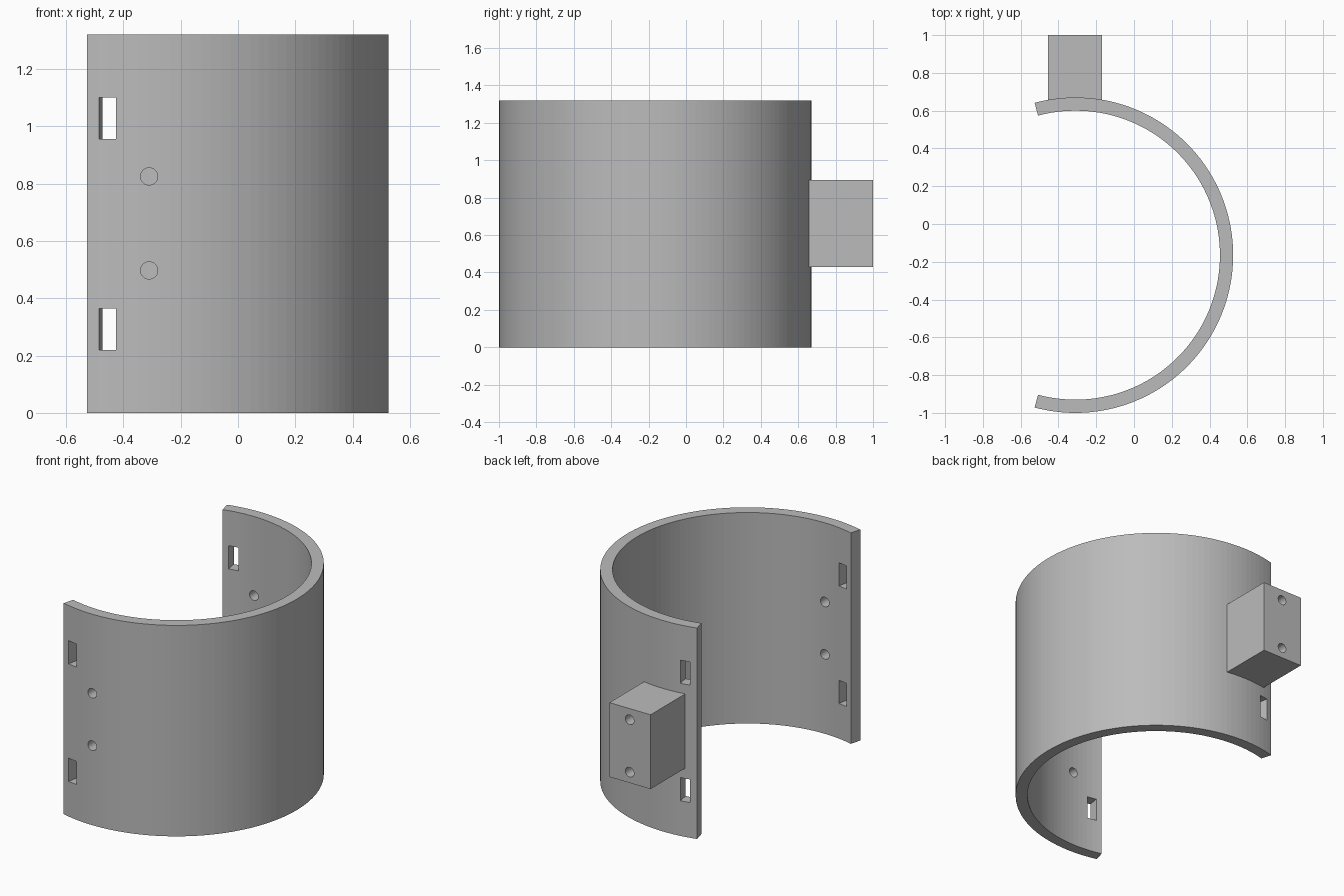
import bpy, bmesh, math
from mathutils import Matrix, Vector

if "Cube" in bpy.data.objects:
    bpy.data.objects.remove(bpy.data.objects["Cube"], do_unlink=True)

CX, CY = -0.31, -0.165            # axis of the curved band
R_OUT, R_IN, HEIGHT = 0.835, 0.765, 1.32
HALF_SWEEP = math.radians(105)
HOLE_Z = (0.497, 0.825)
SLOT_Z = (0.2925, 1.0275)

gray = bpy.data.materials.new("plain gray")
gray.use_nodes = True
gray.diffuse_color = (0.5, 0.5, 0.5, 1)
gray.node_tree.nodes["Principled BSDF"].inputs["Base Color"].default_value = (0.5, 0.5, 0.5, 1)


def arc(radius, start, end, steps):
    return [(CX + radius * math.cos(start + (end - start) * i / steps),
             CY + radius * math.sin(start + (end - start) * i / steps))
            for i in range(steps + 1)]


def finish(name, bm):
    bmesh.ops.recalc_face_normals(bm, faces=bm.faces)
    mesh = bpy.data.meshes.new(name)
    bm.to_mesh(mesh)
    bm.free()
    ob = bpy.data.objects.new(name, mesh)
    bpy.context.collection.objects.link(ob)
    mesh.materials.append(gray)
    return ob


def prism(name, outline, z0, z1):
    bm = bmesh.new()
    face = bm.faces.new([bm.verts.new((x, y, z0)) for x, y in outline])
    top = bmesh.ops.extrude_face_region(bm, geom=[face])["geom"]
    bmesh.ops.translate(bm, vec=(0, 0, z1 - z0),
                        verts=[v for v in top if isinstance(v, bmesh.types.BMVert)])
    return finish(name, bm)


def hole_cutter(y0, y1, z):
    bm = bmesh.new()
    place = Matrix.Translation((CX, (y0 + y1) / 2, z)) @ Matrix.Rotation(math.pi / 2, 4, 'X')
    bmesh.ops.create_cone(bm, cap_ends=True, segments=32, radius1=0.03, radius2=0.03,
                          depth=y1 - y0, matrix=place)
    return finish("hole_cutter", bm)


def slot_cutter(angle, z):
    bm = bmesh.new()
    place = (Matrix.Translation((CX, CY, z)) @ Matrix.Rotation(angle, 4, 'Z')
             @ Matrix.Translation((0.8, 0, 0)) @ Matrix.Diagonal((0.2, 0.061, 0.145, 1)))
    bmesh.ops.create_cube(bm, size=1, matrix=place)
    return finish("slot_cutter", bm)


def cut(ob, cutters):
    for c in cutters:
        mod = ob.modifiers.new("cut", 'BOOLEAN')
        mod.operation, mod.solver, mod.object = 'DIFFERENCE', 'EXACT', c
    bpy.context.view_layer.update()
    mesh = bpy.data.meshes.new_from_object(ob.evaluated_get(bpy.context.evaluated_depsgraph_get()))
    ob.modifiers.clear()
    ob.data = mesh
    for c in cutters:
        bpy.data.objects.remove(c, do_unlink=True)


# Curved band with strap slots near both ends and screw holes front and back
band = prism("curved_band",
             arc(R_OUT, -HALF_SWEEP, HALF_SWEEP, 84) + arc(R_IN, HALF_SWEEP, -HALF_SWEEP, 84),
             0, HEIGHT)
cutters = [slot_cutter(s * math.radians(100), z) for s in (-1, 1) for z in SLOT_Z]
cutters += [hole_cutter(y0, y1, z) for y0, y1 in ((-1.1, -0.8), (0.5, 0.8)) for z in HOLE_Z]
cut(band, cutters)

# Mounting block whose inner face follows the band
x0, x1 = -0.455, -0.17
seat = R_OUT - 0.003
a0, a1 = math.acos((x0 - CX) / seat), math.acos((x1 - CX) / seat)
block = prism("mounting_block", arc(seat, a0, a1, 8) + [(x1, 1), (x0, 1)], 0.43, 0.895)
cut(block, [hole_cutter(0.75, 1.1, z) for z in HOLE_Z])
